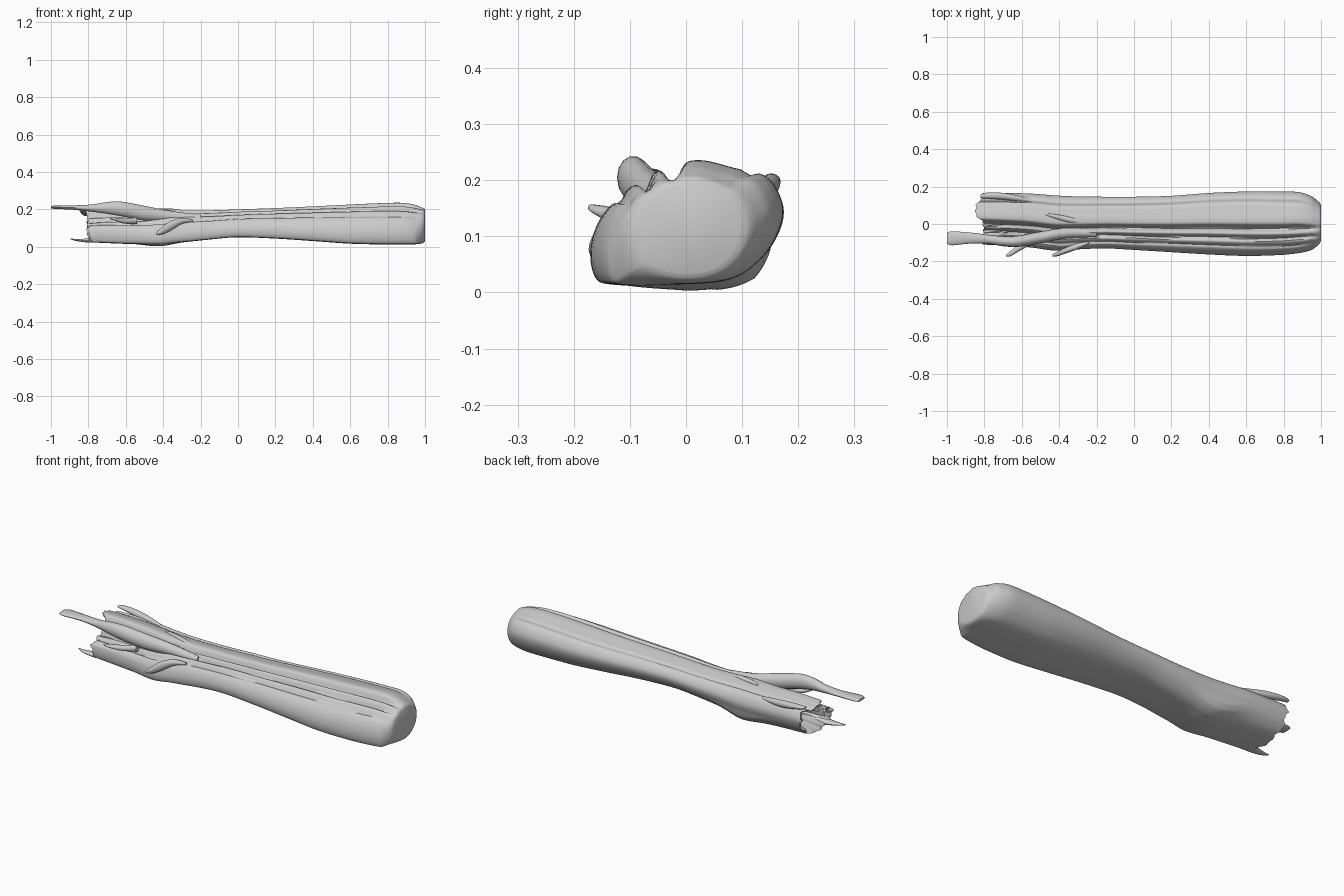
import bpy, math
from mathutils import Vector

if "Cube" in bpy.data.objects:
    bpy.data.objects.remove(bpy.data.objects["Cube"])


def spline(pts, steps, closed=False):
    """Catmull-Rom through tuples of any length."""
    n, out = len(pts), []
    for i in range(n if closed else n - 1):
        k = [(i + d) % n if closed else min(max(i + d, 0), n - 1) for d in (-1, 0, 1, 2)]
        a, b, c, d = (Vector(pts[j]) for j in k)
        for s in range(steps):
            t = s / steps
            out.append(0.5 * (2 * b + (c - a) * t + (2 * a - 5 * b + 4 * c - d) * t * t
                              + (3 * b - a - 3 * c + d) * t ** 3))
    if not closed:
        out.append(Vector(pts[-1]))
    return out


def loft(name, rings, angle=50):
    n = len(rings[0])
    faces = [(r * n + i, r * n + (i + 1) % n, (r + 1) * n + (i + 1) % n, (r + 1) * n + i)
             for r in range(len(rings) - 1) for i in range(n)]
    faces += [tuple(range(n))[::-1], tuple(range((len(rings) - 1) * n, len(rings) * n))]
    me = bpy.data.meshes.new(name)
    me.from_pydata([p for r in rings for p in r], [], faces)
    ob = bpy.data.objects.new(name, me)
    bpy.context.collection.objects.link(ob)
    bpy.ops.object.select_all(action='DESELECT')
    ob.select_set(True)
    bpy.context.view_layer.objects.active = ob
    bpy.ops.object.mode_set(mode='EDIT')
    bpy.ops.mesh.select_all(action='SELECT')
    bpy.ops.mesh.normals_make_consistent(inside=False)
    bpy.ops.object.mode_set(mode='OBJECT')
    bpy.ops.object.shade_smooth_by_angle(angle=math.radians(angle))
    return ob


def stalk(name, path, sides=14):
    """Path entries: x, y, z, half width, half height."""
    rings = []
    for x, y, z, w, h in spline(path, 5):
        rings.append([(x, y + w * math.cos(a), z + h * math.sin(a))
                      for a in (math.tau * i / sides for i in range(sides))])
    return loft(name, rings)


def clamp(t):
    return min(1, max(0, t))


# Bundle cross-section, y in -1..1 and z in 0..1
section = spline([(-.96, .06), (-1, .3), (-.88, .57), (-.56, .82), (-.2, .96), (.12, 1),
                  (.47, .94), (.82, .87), (.99, .67), (.97, .46), (.78, .22), (.42, .04),
                  (-.25, .0), (-.8, .0)], 8, True)

# Stations along the bundle: x, front y, back y, bottom z, top z
stations = [(-.80, -.11, .165, .025, .205), (-.68, -.115, .165, .02, .207),
            (-.55, -.125, .162, .013, .203), (-.42, -.142, .152, .002, .20),
            (-.30, -.135, .147, .022, .195), (-.15, -.13, .145, .04, .195),
            (0, -.138, .145, .052, .20), (.2, -.15, .15, .045, .207),
            (.4, -.162, .165, .032, .216), (.6, -.17, .173, .018, .226),
            (.78, -.165, .173, .014, .234), (.88, -.155, .17, .014, .235),
            (.94, -.142, .152, .014, .226), (.975, -.124, .13, .016, .214),
            (.993, -.106, .114, .022, .206), (1.0, -.088, .098, .032, .198)]

# Grooves between the stalks: normalised y, width, depth
grooves = [(-.17, .085, .042), (-.47, .06, .032), (-.72, .045, .012), (.66, .06, .008)]


def ring(x, y0, y1, z0, z1):
    fade = min(1, max(.1, (1.0 - x) / .12))
    split = clamp((-x - .35) / .2)
    open_end = clamp((-.6 - x) / .2)
    round_end = .7 * clamp((x - .95) / .045)
    swell = math.exp(-((x + .42) / .12) ** 2)
    pts = []
    for i, (u, v) in enumerate(section):
        # the root end becomes a rounded disc
        a = math.atan2(v - .5, u * .6)
        u2 = u + round_end * (math.cos(a) - u)
        v2 = v + round_end * (.5 + .5 * math.sin(a) - v)
        y = (y0 + y1) / 2 + u2 * (y1 - y0) / 2
        z = z0 + v2 * (z1 - z0)
        # swelling low on the rear side, front edge stays a little higher
        if v < .3:
            z += swell * .012 * clamp(-u * 1.2) * (1 - v / .3)
        if u > .3 and v < .4:
            z -= swell * min(.022, v * .1)
        if v > .35:
            for g, w, d in grooves:
                z -= (d * (1 + .5 * split) * fade) * math.exp(-((u - g - .03 * math.sin(4 * x)) / w) ** 2)
        # lowered front shoulder and ragged rim near the open end
        if v > .4 and u < -.1:
            low = split * .045 + open_end * .02
            z -= low * min(1, (-.1 - u) * 3) * (v - .4) / .6
        lip = -.055 * math.exp(-((u - .35) / .35) ** 2) * clamp((v - .65) * 5)
        rag = .008 * math.sin(i * .45) + .004 * math.sin(i * 1.1)
        pts.append(Vector((x + open_end * (lip + rag), y, z)))
    return pts


def shrink(r, k, dx):
    c = sum(r, Vector()) / len(r)
    return [Vector((p.x + dx, c.y + (p.y - c.y) * k, c.z + (p.z - c.z) * k)) for p in r]


# Broken end with a shallow hollow, walls turned inwards
body = [ring(*s) for s in spline(stations, 6)]
inner = [shrink(body[0], .5, .14), shrink(body[0], .7, .08), shrink(body[0], .84, .008)]
loft("celery_bundle", inner + body, 60)

# Long upper stalk that runs out of the bundle
stalk("long_stalk", [(-1.0, -.076, .211, .03, .006), (-.97, -.077, .212, .037, .010),
                     (-.88, -.075, .210, .030, .012), (-.78, -.082, .207, .024, .020),
                     (-.70, -.092, .208, .027, .032), (-.62, -.092, .202, .030, .040),
                     (-.50, -.072, .180, .032, .040), (-.36, -.048, .163, .028, .030),
                     (-.2, -.050, .150, .02, .022)])

# Short lower broken tip
stalk("lower_tip", [(-.895, -.085, .043, .004, .003), (-.86, -.085, .036, .014, .006),
                    (-.79, -.08, .034, .026, .012), (-.68, -.075, .04, .03, .018)])

# Broken stalk stubs
stalk("front_shoot", [(-.435, -.167, .073, .006, .006), (-.41, -.160, .083, .012, .018),
                      (-.36, -.140, .112, .016, .026), (-.30, -.118, .138, .016, .016),
                      (-.24, -.10, .14, .006, .006)])
stalk("side_shoot", [(-.685, -.170, .153, .004, .004), (-.66, -.158, .148, .014, .008),
                     (-.61, -.125, .138, .018, .014), (-.54, -.09, .14, .016, .018)])
stalk("middle_shoot", [(-.47, .052, .197, .005, .004), (-.42, .04, .196, .012, .010),
                       (-.33, .02, .188, .016, .014), (-.23, .005, .17, .008, .008)])
stalk("back_stub", [(-.82, .148, .203, .010, .006), (-.78, .152, .200, .016, .012),
                    (-.68, .146, .188, .018, .018), (-.55, .125, .175, .010, .010)])
